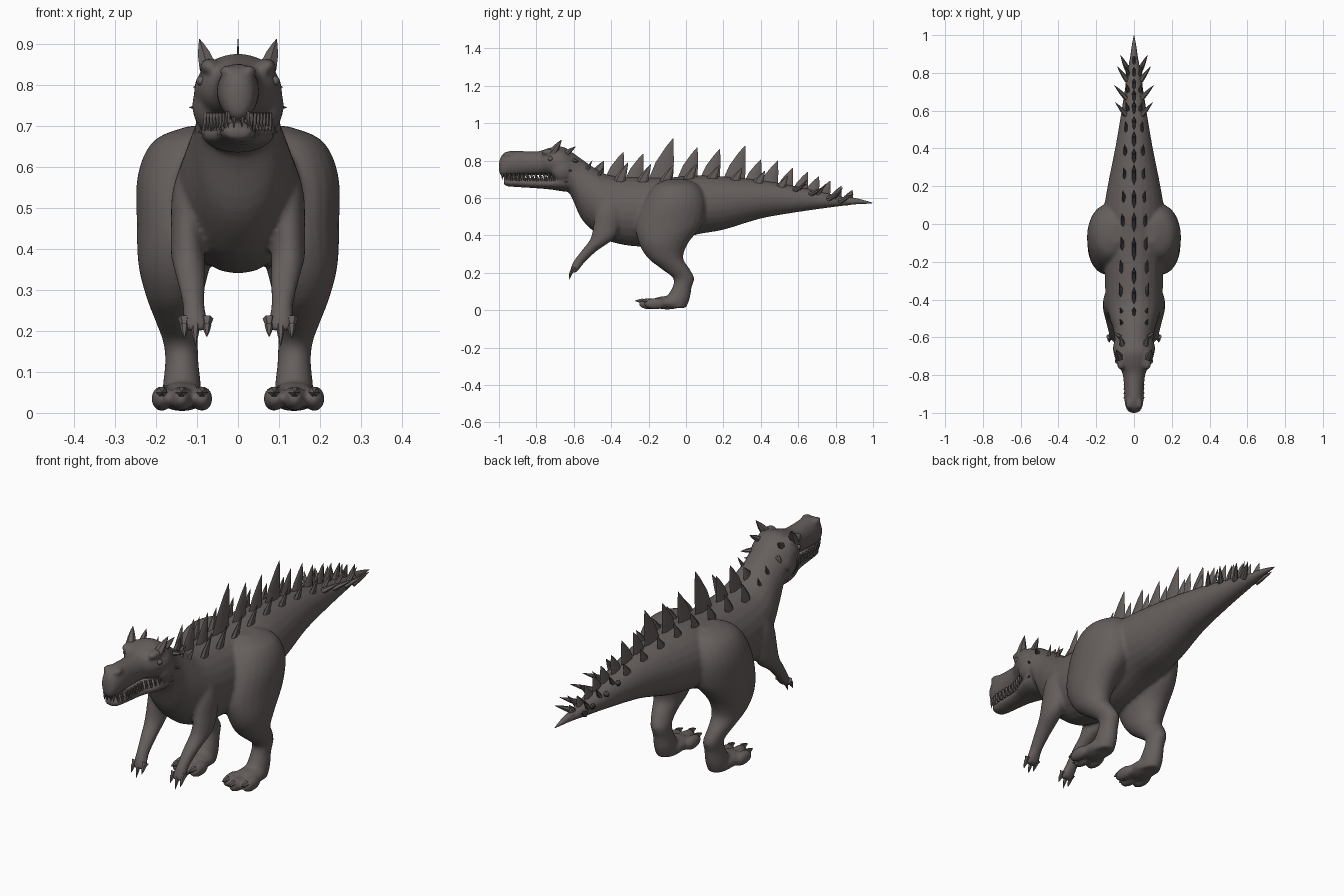
import bpy, bmesh, math
from mathutils import Vector

cube = bpy.data.objects.get("Cube")
if cube:
    bpy.data.objects.remove(cube, do_unlink=True)

hide = bpy.data.materials.new("dark grey brown hide")
hide.use_nodes = True
COLOUR = (0.13, 0.112, 0.108, 1)
hide.diffuse_color = COLOUR
hide.node_tree.nodes["Principled BSDF"].inputs["Base Color"].default_value = COLOUR
SIDES = (("left", 1), ("right", -1))


def finish(name, bm, angle=40):
    bmesh.ops.recalc_face_normals(bm, faces=bm.faces)
    mesh = bpy.data.meshes.new(name)
    bm.to_mesh(mesh)
    bm.free()
    mesh.materials.append(hide)
    obj = bpy.data.objects.new(name, mesh)
    bpy.context.collection.objects.link(obj)
    bpy.ops.object.select_all(action="DESELECT")
    obj.select_set(True)
    bpy.context.view_layer.objects.active = obj
    bpy.ops.object.shade_smooth_by_angle(angle=math.radians(angle))
    return obj


def skin_rings(bm, rings):
    """Bridge rings of vertices and cap both ends."""
    for a, b in zip(rings, rings[1:]):
        n = len(a)
        for i in range(n):
            j = (i + 1) % n
            bm.faces.new((a[i], a[j], b[j], b[i]))
    bm.faces.new(rings[0])
    bm.faces.new(rings[-1])


def refine(stations, steps=4):
    """Smooth a list of stations with a Catmull-Rom curve."""
    pts = [stations[0]] + list(stations) + [stations[-1]]
    out = []
    for k in range(1, len(pts) - 2):
        for s in range(steps):
            t = s / steps
            out.append([0.5 * (2 * b + (c - a) * t + (2 * a - 5 * b + 4 * c - d) * t * t
                               + (3 * b - a - 3 * c + d) * t ** 3)
                        for a, b, c, d in zip(*pts[k - 1:k + 3])])
    out.append(list(stations[-1]))
    return out


def loft(bm, stations, upright, sides=24):
    """Stations are centre x, y, z and two radii; upright rings stack along z."""
    rings = []
    for x, y, z, r, q in refine(stations):
        ring = []
        for i in range(sides):
            a = math.tau * i / sides
            u, v = r * math.cos(a), q * math.sin(a)
            ring.append(bm.verts.new((x + u, y + v, z) if upright else (x + u, y, z + v)))
        rings.append(ring)
    skin_rings(bm, rings)


def blob(bm, centre, radii):
    new = bmesh.ops.create_uvsphere(bm, u_segments=16, v_segments=10, radius=1)["verts"]
    for v in new:
        v.co = Vector(centre) + Vector(c * r for c, r in zip(v.co, radii))


def horn(bm, base, tip, wide, long=None, sides=6):
    """A round claw, or a flat blade standing on the back when long is given."""
    base, tip = Vector(base), Vector(tip)
    turn = (tip - base).to_track_quat("Z", "Y")
    rings = []
    for t, scale in ((0, 1), (0.45, 0.72), (0.8, 0.32), (1, 0.03)):
        centre = base.lerp(tip, t)
        if long:
            centre.y -= 0.1 * long * math.sin(math.pi * t)
        ring = []
        for i in range(sides):
            a = math.tau * (i + 0.5 * (sides == 4)) / sides
            if long:
                p = Vector((wide * math.sin(a), long * math.cos(a), 0))
            else:
                p = turn @ Vector((wide * math.cos(a), wide * math.sin(a), 0))
            ring.append(bm.verts.new(centre + p * scale))
        rings.append(ring)
    skin_rings(bm, rings)


# Trunk, neck and tail: y, top, bottom, half width
TRUNK = [(-.68, .86, .67, .09), (-.62, .85, .62, .10), (-.56, .81, .49, .11),
         (-.48, .755, .41, .135), (-.40, .72, .365, .15), (-.25, .71, .34, .155),
         (-.10, .71, .355, .155), (.06, .72, .405, .16), (.20, .715, .43, .14),
         (.40, .695, .49, .10), (.60, .66, .525, .066), (.80, .615, .553, .036),
         (.93, .59, .567, .015), (.99, .581, .570, .007)]


def back_height(y):
    for a, b in zip(TRUNK, TRUNK[1:]):
        if a[0] <= y <= b[0]:
            return a[1] + (b[1] - a[1]) * (y - a[0]) / (b[0] - a[0])
    return TRUNK[-1][1]


skin = bmesh.new()
loft(skin, [(0, y, (t + b) / 2, w, (t - b) / 2) for y, t, b, w in TRUNK], False)

# Skull and lower jaw: y, top, bottom, half width
SKULL = [(-1, .79, .74, .014), (-.985, .83, .715, .036), (-.94, .852, .715, .05),
         (-.86, .85, .72, .053), (-.79, .85, .722, .062), (-.74, .865, .72, .09),
         (-.68, .877, .69, .108), (-.63, .86, .66, .10), (-.58, .81, .64, .07)]
JAW = [(-.975, .695, .675, .02), (-.95, .708, .662, .04), (-.80, .705, .652, .053),
       (-.72, .71, .645, .08), (-.64, .74, .635, .09), (-.58, .73, .66, .06)]
for part in (SKULL, JAW):
    loft(skin, [(0, y, (t + b) / 2, w, (t - b) / 2) for y, t, b, w in part], False)

# Hind legs and arms: x, y, z and two radii
LEG = [(.09, -.05, .70, .03, .05), (.115, -.05, .665, .09, .12), (.135, -.06, .58, .11, .165),
       (.14, -.09, .46, .107, .178), (.155, -.12, .36, .088, .132), (.155, -.11, .28, .068, .095),
       (.15, -.055, .22, .05, .075), (.14, -.012, .17, .042, .056), (.137, -.022, .12, .041, .052),
       (.137, -.045, .06, .047, .065), (.137, -.06, .012, .045, .06)]
ARM = [(.10, -.40, .62, .035, .05), (.118, -.41, .54, .042, .07), (.124, -.425, .45, .04, .07),
       (.122, -.45, .38, .041, .062), (.114, -.515, .32, .034, .042), (.108, -.57, .26, .027, .032),
       (.104, -.597, .215, .033, .022), (.104, -.605, .20, .022, .014)]
TOES = ((.088, -.17), (.138, -.195), (.186, -.165))
for side, s in SIDES:
    for limb in (LEG, ARM):
        loft(skin, [(s * x, y, z, r, q) for x, y, z, r, q in limb], True)
    # Feet, toes, brow ridges and cheeks
    blob(skin, (s * .137, -.10, .04), (.06, .09, .036))
    for x, y in TOES:
        blob(skin, (s * x, y, .035), (.026, .06, .031))
    blob(skin, (s * .07, -.72, .845), (.024, .055, .02))
    blob(skin, (s * .075, -.66, .75), (.037, .06, .06))
    blob(skin, (s * .027, -.95, .835), (.018, .03, .014))

body = finish("body", skin, 180)
remesh = body.modifiers.new("blend parts", "REMESH")
remesh.mode = "VOXEL"
remesh.voxel_size = 0.0085
remesh.use_smooth_shade = True
soften = body.modifiers.new("soften", "SMOOTH")
soften.factor = 0.5
soften.iterations = 5

# Thin end of the tail
bm = bmesh.new()
horn(bm, (0, .87, .587), (0, 1, .573), .02, sides=10)
finish("tail_tip", bm)

# Central row of back blades: tip y and height above the back
bm = bmesh.new()
BLADES = [(-.44, .06), (-.335, .13), (-.23, .125), (-.07, .205), (.06, .15), (.18, .145),
          (.315, .175), (.40, .11), (.49, .12), (.57, .095), (.65, .09), (.71, .08),
          (.77, .07), (.83, .055), (.89, .045)]
for y, h in BLADES:
    long = .022 + .22 * h
    root = y - long * 1.0
    horn(bm, (0, root, back_height(root) - .02), (0, y, back_height(y) + h), .012, long)
finish("back_blades", bm, 30)

for side, s in SIDES:
    # Side row of smaller blades
    bm = bmesh.new()
    for i in range(8):
        y = -.33 + i * .122
        x = s * (.068 - .004 * i)
        z = back_height(y)
        horn(bm, (x, y - .035, z - .045), (x * 1.15, y + .02, z + .075 - .004 * i), .013, .036)
    for y in (-.52, -.46):
        horn(bm, (s * .06, y - .02, back_height(y) - .05), (s * .075, y + .02, back_height(y) + .02), .012)
    finish(side + "_side_blades", bm, 30)

    # Spikes spreading from the tail
    bm = bmesh.new()
    for y, reach in ((.57, .10), (.66, .105), (.76, .09), (.82, .072)):
        z = back_height(y)
        horn(bm, (s * .035, y, z - .03), (s * reach, y + .075, z + .01), .015)
    for y in (.60, .70, .79):
        horn(bm, (s * .03, y, back_height(y) - .02), (s * .045, y + .05, back_height(y) + .04), .012)
    finish(side + "_tail_spikes", bm, 30)

    # Brow horn, cheek spikes and eye
    bm = bmesh.new()
    horn(bm, (s * .072, -.715, .84), (s * .094, -.665, .912), .024)
    horn(bm, (s * .06, -.64, .84), (s * .075, -.59, .875), .016)
    for y, z, reach in ((-.64, .75, .12), (-.66, .69, .098), (-.60, .80, .11)):
        horn(bm, (s * .07, y, z), (s * reach, y + .03, z - .005), .012)
    finish(side + "_head_horns", bm, 30)
    bm = bmesh.new()
    blob(bm, (s * .09, -.725, .81), (.012, .014, .012))
    finish(side + "_eye", bm)

    # Upper and lower teeth along the mouth
    bm = bmesh.new()
    for i in range(13):
        y = -.965 + i * .023
        x = s * (.032 + .016 * min(1, i / 2) + .038 * max(0, (i - 7) / 5))
        horn(bm, (x, y, .732), (x * 1.03, y + .004, .693 - .006 * (i % 2)), .008, sides=5)
        horn(bm, (x * .96, y + .011, .69), (x * 1.0, y + .011, .722), .007, sides=5)
    for x in (.01, .024):
        horn(bm, (s * x, -.982, .735), (s * x, -.982, .695), .007, sides=5)
    finish(side + "_teeth", bm, 30)

    # Foot and hand claws
    bm = bmesh.new()
    for x, y in TOES:
        horn(bm, (s * x, y - .035, .05), (s * x, y - .078, .05), .015)
    finish(side + "_foot_claws", bm)
    bm = bmesh.new()
    for x, drop in ((.076, 0), (.104, .022), (.131, .004)):
        horn(bm, (s * x, -.595, .23), (s * x, -.613, .205), .016)
        horn(bm, (s * x, -.608, .215), (s * x, -.626, .185 - drop), .011)
    finish(side + "_hand_claws", bm)
